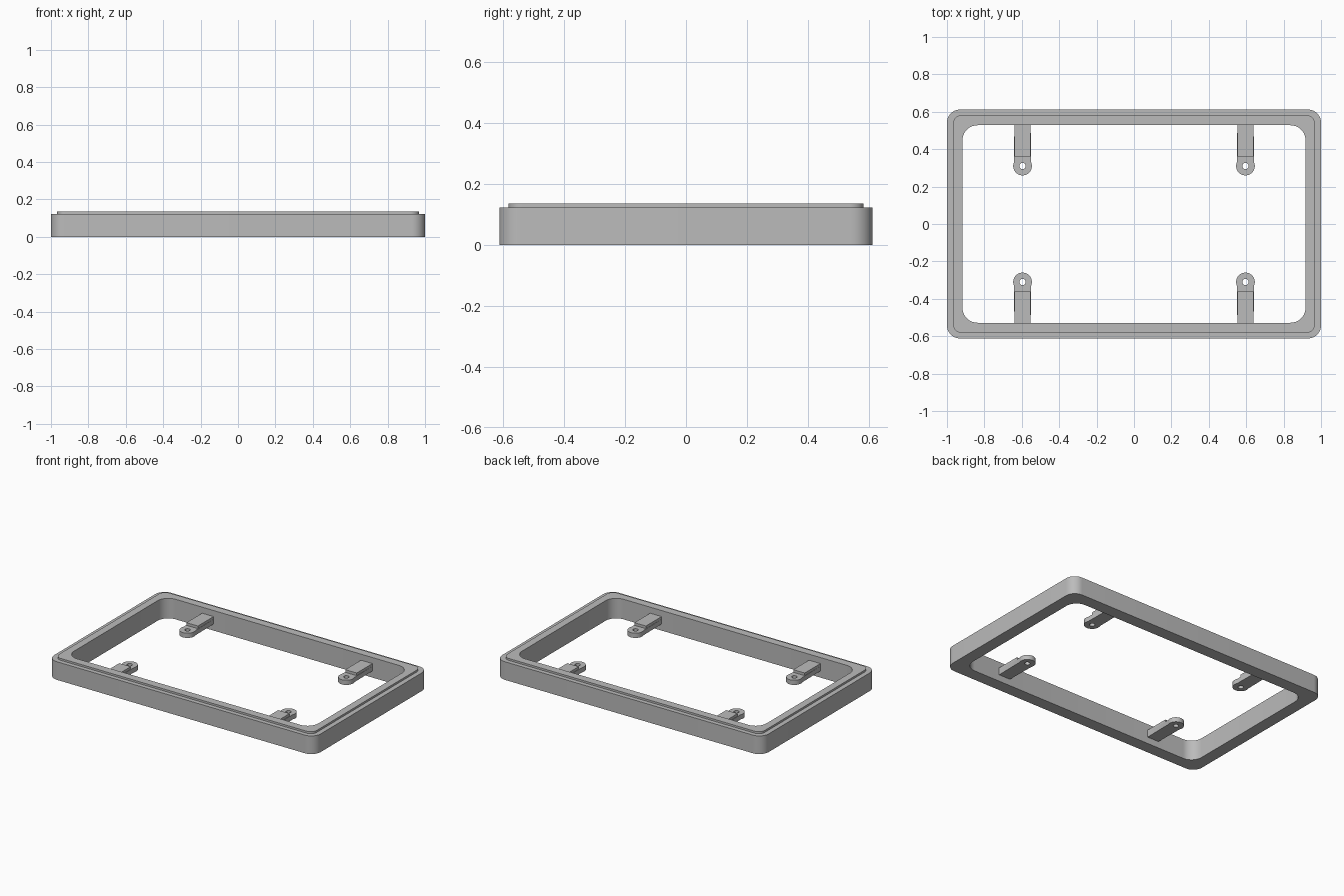
import bpy
import bmesh
from math import sin, cos, pi, radians

cube = bpy.data.objects.get("Cube")
if cube:
    bpy.data.objects.remove(cube, do_unlink=True)

grey = bpy.data.materials.new("plain_grey")
grey.use_nodes = True
grey.diffuse_color = (0.5, 0.5, 0.5, 1)
grey.node_tree.nodes["Principled BSDF"].inputs["Base Color"].default_value = (0.5, 0.5, 0.5, 1)


def finish(name, bm):
    """Turn a bmesh into a shaded object."""
    bmesh.ops.recalc_face_normals(bm, faces=bm.faces)
    mesh = bpy.data.meshes.new(name)
    bm.to_mesh(mesh)
    bm.free()
    mesh.materials.append(grey)
    obj = bpy.data.objects.new(name, mesh)
    bpy.context.collection.objects.link(obj)
    bpy.ops.object.select_all(action='DESELECT')
    obj.select_set(True)
    bpy.context.view_layer.objects.active = obj
    bpy.ops.object.shade_smooth_by_angle(angle=radians(30))
    return obj


def closed_loft(name, loops):
    """Bridge matching loops in order and back to the first."""
    bm = bmesh.new()
    rings = [[bm.verts.new(p) for p in loop] for loop in loops]
    n = len(rings[0])
    for i, a in enumerate(rings):
        b = rings[(i + 1) % len(rings)]
        for j in range(n):
            k = (j + 1) % n
            bm.faces.new((a[j], a[k], b[k], b[j]))
    return finish(name, bm)


def rounded_rect(hx, hy, r, z, steps=10):
    pts = []
    for q, (sx, sy) in enumerate(((1, 1), (-1, 1), (-1, -1), (1, -1))):
        for i in range(steps + 1):
            a = (q + i / steps) * pi / 2
            pts.append((sx * (hx - r) + r * cos(a), sy * (hy - r) + r * sin(a), z))
    return pts


# Surrounding frame with a raised inner lip
OUTER = (1.0, 0.612, 0.07)
LIP = (0.967, 0.582, 0.045)
OPENING = (0.917, 0.528, 0.08)
SHOULDER, TOP = 0.123, 0.136
closed_loft("frame", [
    rounded_rect(*OUTER, 0), rounded_rect(*OUTER, SHOULDER),
    rounded_rect(*LIP, SHOULDER), rounded_rect(*LIP, TOP),
    rounded_rect(*OPENING, TOP), rounded_rect(*OPENING, 0)])

# Mounting tabs: pierced round end, running back into the frame wall
TAB_X, TAB_Y, WALL = 0.596, 0.31, 0.535
TAB_LOW, TAB_MID, TAB_HIGH = 0.045, 0.077, 0.095
R, HOLE, SEGMENTS = 0.05, 0.017, 48


def tab_outline(sx, sy, z):
    pts = []
    for i in range(SEGMENTS):
        a = 2 * pi * i / SEGMENTS
        y = TAB_Y + R * sin(a)
        if sin(a) > 0.49:
            y = WALL
        pts.append((sx * TAB_X + R * cos(a), sy * y, z))
    return pts


def hole_outline(sx, sy, z):
    return [(sx * TAB_X + HOLE * cos(2 * pi * i / SEGMENTS),
             sy * (TAB_Y + HOLE * sin(2 * pi * i / SEGMENTS)), z)
            for i in range(SEGMENTS)]


for side, sx in (("left", 1), ("right", -1)):
    for end, sy in (("front", -1), ("back", 1)):
        closed_loft(f"{end}_{side}_tab", [
            tab_outline(sx, sy, TAB_LOW), tab_outline(sx, sy, TAB_MID),
            hole_outline(sx, sy, TAB_MID), hole_outline(sx, sy, TAB_LOW)])
        # Thicker arm on top of the tab, behind the round end
        start = TAB_Y + R
        bm = bmesh.new()
        bmesh.ops.create_cube(bm, size=1)
        bmesh.ops.scale(bm, verts=bm.verts,
                        vec=(0.086, WALL - start, TAB_HIGH - TAB_MID + 0.01))
        bmesh.ops.translate(bm, verts=bm.verts, vec=(
            sx * TAB_X, sy * (WALL + start) / 2, (TAB_HIGH + TAB_MID - 0.01) / 2))
        finish(f"{end}_{side}_arm", bm)
